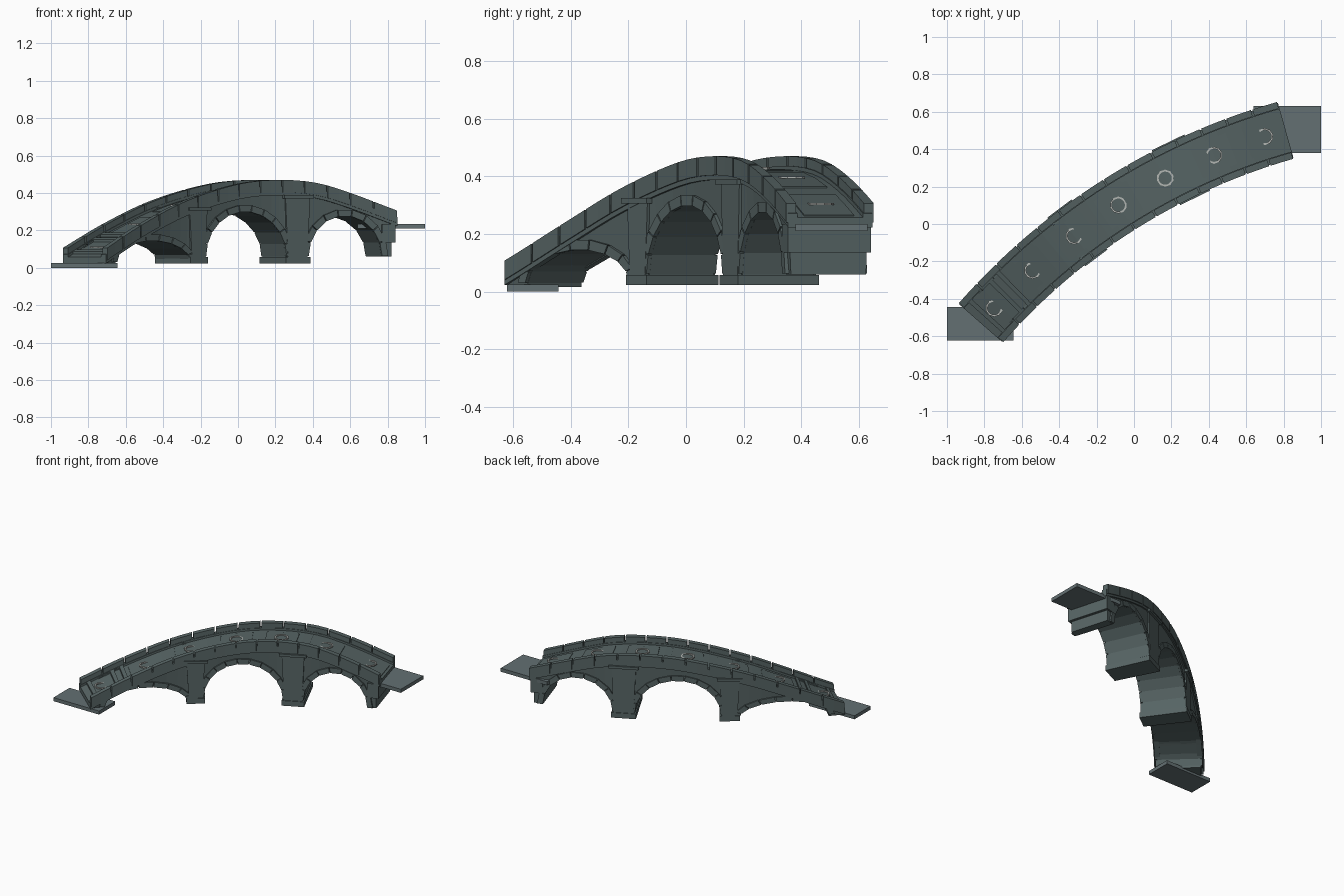
import bpy, bmesh, math
from mathutils import Vector

if "Cube" in bpy.data.objects:
    bpy.data.objects.remove(bpy.data.objects["Cube"])


def material(name, rgb):
    m = bpy.data.materials.new(name)
    m.diffuse_color = (*rgb, 1)
    m.use_nodes = True
    m.node_tree.nodes["Principled BSDF"].inputs["Base Color"].default_value = m.diffuse_color
    return m


STONE = material("dark stone", (0.094, 0.128, 0.128))
SLAB = material("light stone", (0.125, 0.160, 0.168))
PALE = material("pale inlay", (0.45, 0.47, 0.45))

# Plan curve: circular arc, t runs 0..1 along it, offset is positive to the left
R, H0, TURN = 3.397, math.radians(48.8), math.radians(33)
LENGTH = R * TURN
CREST = [(0, .105), (.165, .245), (.32, .36), (.5, .448),
         (.63, .47), (.75, .455), (.85, .405), (1, .305)]


def point(t, off, z):
    h = H0 - TURN * t
    x = -.82 + R * (math.sin(H0) - math.sin(h))
    y = -.53 + R * (math.cos(h) - math.cos(H0))
    return Vector((x - off * math.sin(h), y + off * math.cos(h), z))


def slope(i):
    a, b = CREST[max(i - 1, 0)], CREST[min(i + 1, len(CREST) - 1)]
    return (b[1] - a[1]) / (b[0] - a[0])


def crest(t):
    """Height of the parapet top, a smooth curve through CREST."""
    t = min(max(t, 0), 1)
    i = max(k for k in range(len(CREST) - 1) if CREST[k][0] <= t)
    (t0, z0), (t1, z1) = CREST[i], CREST[i + 1]
    d = t1 - t0
    u = (t - t0) / d
    return ((2*u**3 - 3*u*u + 1) * z0 + (u**3 - 2*u*u + u) * d * slope(i)
            + (3*u*u - 2*u**3) * z1 + (u**3 - u*u) * d * slope(i + 1))


def deck(t):
    return crest(t) - .048


def loft(bm, sections):
    """Join four-point sections into a closed solid."""
    rows = [[bm.verts.new(p) for p in s] for s in sections]
    for a, b in zip(rows, rows[1:]):
        for k in range(4):
            n = (k + 1) % 4
            bm.faces.new((a[k], a[n], b[n], b[k]))
    bm.faces.new(rows[0][::-1])
    bm.faces.new(rows[-1])


def finish(name, bm, mat):
    bmesh.ops.remove_doubles(bm, verts=bm.verts, dist=1e-5)
    bmesh.ops.recalc_face_normals(bm, faces=bm.faces)
    me = bpy.data.meshes.new(name)
    bm.to_mesh(me)
    bm.free()
    me.materials.append(mat)
    ob = bpy.data.objects.new(name, me)
    bpy.context.collection.objects.link(ob)
    return ob


def strip(bm, t0, t1, o0, o1, low, high, n=4):
    """Curved bar following the plan; low and high are functions of t."""
    ts = [t0 + (t1 - t0) * i / n for i in range(n + 1)]
    loft(bm, [[point(t, o0, low(t)), point(t, o1, low(t)),
               point(t, o1, high(t)), point(t, o0, high(t))] for t in ts])


# Arches: start t, end t, springing height, crown height, block count
ARCHES = [(.05, .335, .03, .145, 9), (.39, .66, .06, .30, 11), (.73, .955, .06, .278, 9)]


def arch_point(arch, k, grow=0.0):
    t0, t1, z0, z1, n = arch
    a = math.pi * (1 - k / n)
    return ((t0 + t1) / 2 + ((t1 - t0) / 2 + grow / LENGTH) * math.cos(a),
            z0 + (z1 - z0 + grow) * math.sin(a))


# Main body with arched underside
stations = [(0, .015)]
for arch, foot_in, foot_out in zip(ARCHES, (.015, .025, .025), (.025, .025, .06)):
    stations.append((arch[0], foot_in))
    stations += [arch_point(arch, k) for k in range(arch[4] + 1)]
    stations.append((arch[1], foot_out))
stations.append((.985, .06))
bm = bmesh.new()
loft(bm, [[point(t, -.134, z), point(t, .138, z),
           point(t, .143, deck(t) - .012), point(t, -.143, deck(t) - .012)]
          for t, z in stations])
finish("bridge_body", bm, STONE)

# Arch ring blocks on both faces
bm = bmesh.new()
for arch in ARCHES:
    for k in range(arch[4]):
        for side in (-1, 1):
            quad = [arch_point(arch, k + .03), arch_point(arch, k + .97),
                    arch_point(arch, k + .97, .036), arch_point(arch, k + .03, .036)]
            loft(bm, [[point(t, side * o, z) for t, z in quad] for o in (.11, .149)])
finish("arch_ring_blocks", bm, STONE)

# Roadway
bm = bmesh.new()
strip(bm, 0, 1, -.13, .13, lambda t: deck(t) - .03, deck, 28)
finish("roadway", bm, STONE)

# Raised roadway panels, each with a level ring set into it
RINGS = [.055 + .1475 * i for i in range(7)]
bm = bmesh.new()
for t in RINGS[1:]:
    strip(bm, t - .052, t + .052, -.09, .09, lambda u: deck(u) - .01,
          lambda u: deck(u) + .004, 2)
finish("roadway_panels", bm, STONE)

bm = bmesh.new()
for t in RINGS:
    n = 20
    c = point(t, 0, deck(t) + .006)
    rows = []
    for i in range(n):
        a = 2 * math.pi * i / n
        d = Vector((math.cos(a), math.sin(a), 0))
        ro = .046 if i % 2 else .043
        rows.append([bm.verts.new(c + d * r + Vector((0, 0, z)))
                     for r, z in ((.035, -.004), (ro, -.004), (ro, .004), (.035, .004))])
    for i in range(n):
        a, b = rows[i], rows[(i + 1) % n]
        for k in range(4):
            bm.faces.new((a[k], a[(k + 1) % 4], b[(k + 1) % 4], b[k]))
finish("inlay_rings", bm, PALE)

# Entry steps at the low end
bm = bmesh.new()
for t in (.02, .095, .125):
    strip(bm, t, t + .012, -.12, .12, lambda u: deck(u) - .02, lambda u: deck(u) + .014, 1)
finish("entry_steps", bm, STONE)

# Parapets: continuous course with separate coping blocks above
course, blocks = bmesh.new(), bmesh.new()
COUNT = 14
for s in (-1, 1):
    strip(course, 0, 1, s * .118, s * .152,
          lambda t: crest(t) - .082, lambda t: crest(t) - .034, 28)
    for i in range(COUNT):
        strip(blocks, (i + .03) / COUNT, (i + .97) / COUNT, s * .122, s * .158,
              lambda t: crest(t) - .066, crest, 2)
finish("parapet_course", course, STONE)
finish("parapet_blocks", blocks, STONE)

# Piers: plinth, flared pilaster and cap on both faces
for name, a, b, top in (("lower", .335, .39, .31), ("upper", .66, .73, .375)):
    bm = bmesh.new()
    strip(bm, a - .004, b + .004, -.155, .155, lambda t: .022, lambda t: .058, 1)
    finish(name + "_pier_plinth", bm, STONE)
    bm = bmesh.new()
    for s in (-1, 1):
        loft(bm, [[point(a + .004 - f, s * .11, z), point(b - .004 + f, s * .11, z),
                   point(b - .004 + f, s * .15, z), point(a + .004 - f, s * .15, z)]
                  for z, f in ((.05, 0), (top, .008))])
    finish(name + "_pier_pilasters", bm, STONE)
    bm = bmesh.new()
    for s in (-1, 1):
        strip(bm, a - .012, b + .012, s * .11, s * .165,
              lambda t: top - .004, lambda t: top + .014, 1)
    finish(name + "_pier_caps", bm, STONE)

# End abutment ledge under the roadway
bm = bmesh.new()
strip(bm, .955, .995, -.15, .15, lambda t: .135, lambda t: .235, 1)
finish("abutment_ledge", bm, STONE)

# Approach slabs at each end
for name, x0, x1, y0, y1, z0, z1 in (("low_approach_slab", -1, -.645, -.622, -.443, 0, .025),
                                     ("high_approach_slab", .64, 1, .38, .63, .21, .235)):
    bm = bmesh.new()
    loft(bm, [[Vector((x0, y0, z)), Vector((x1, y0, z)),
               Vector((x1, y1, z)), Vector((x0, y1, z))] for z in (z0, z1)])
    finish(name, bm, SLAB)
